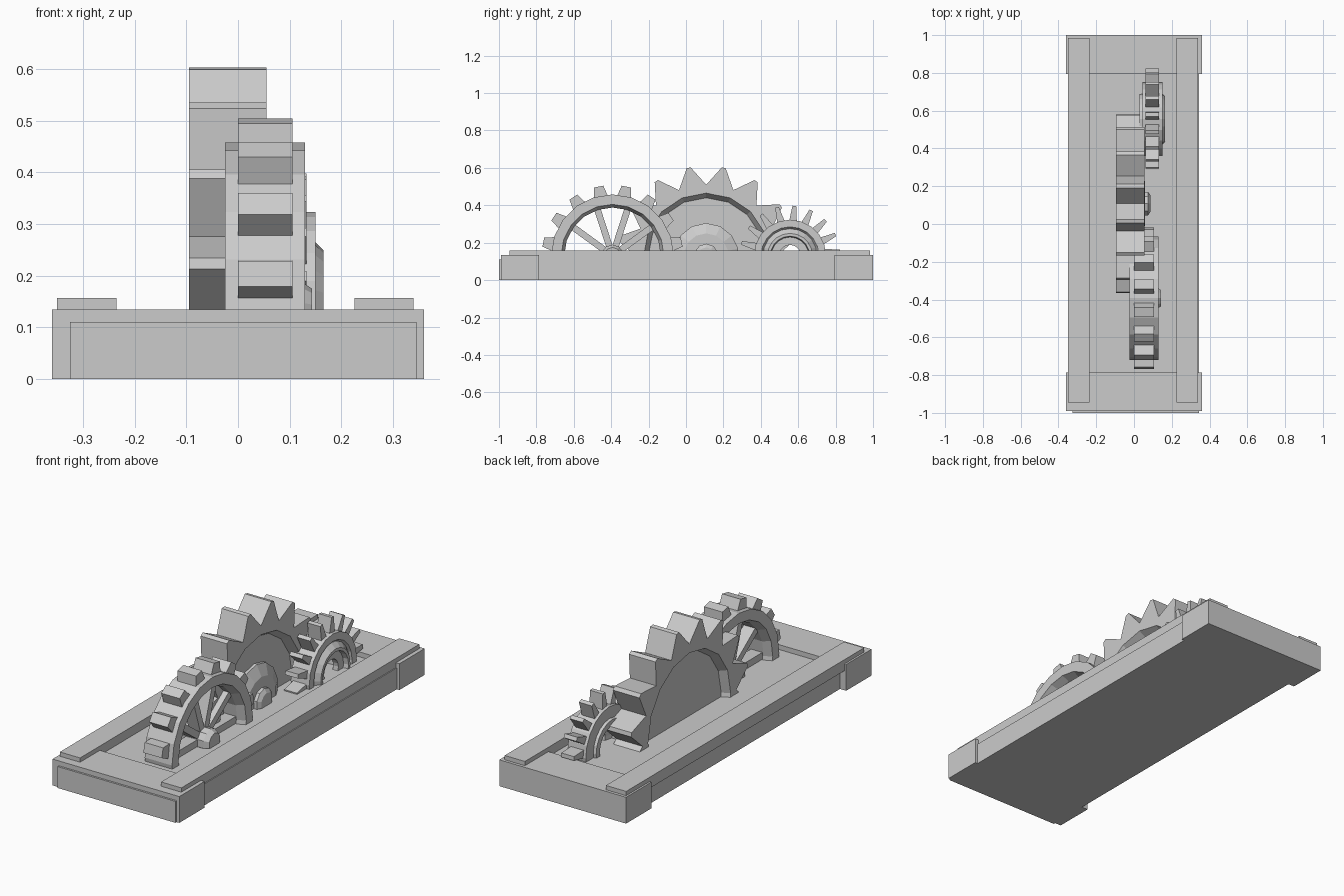
import bpy, bmesh
from math import sin, cos, pi, radians
from mathutils import Vector

old = bpy.data.objects.get("Cube")
if old:
    bpy.data.objects.remove(old, do_unlink=True)

grey = bpy.data.materials.new("plain_grey")
grey.use_nodes = True
grey.diffuse_color = (0.6, 0.6, 0.6, 1)
grey.node_tree.nodes["Principled BSDF"].inputs["Base Color"].default_value = (0.6, 0.6, 0.6, 1)

AXLE_Z = 0.13
CUT_Z = 0.08


def finish(name, bm, cut=False):
    bmesh.ops.remove_doubles(bm, verts=bm.verts, dist=1e-5)
    bmesh.ops.recalc_face_normals(bm, faces=bm.faces)
    if cut:  # gears are sunk into the base
        geom = bm.verts[:] + bm.edges[:] + bm.faces[:]
        res = bmesh.ops.bisect_plane(bm, geom=geom, plane_co=(0, 0, CUT_Z),
                                     plane_no=(0, 0, 1), clear_inner=True)
        rim = [e for e in res["geom_cut"] if isinstance(e, bmesh.types.BMEdge)]
        bmesh.ops.holes_fill(bm, edges=rim)
    mesh = bpy.data.meshes.new(name)
    bm.to_mesh(mesh)
    bm.free()
    mesh.materials.append(grey)
    ob = bpy.data.objects.new(name, mesh)
    bpy.context.collection.objects.link(ob)
    return ob


def box(name, x0, x1, y0, y1, z0, z1):
    bm = bmesh.new()
    bmesh.ops.create_cube(bm, size=1)
    for v in bm.verts:
        v.co = Vector((x1 if v.co.x > 0 else x0,
                       y1 if v.co.y > 0 else y0,
                       z1 if v.co.z > 0 else z0))
    return finish(name, bm)


def polar(x, r, a, cy, side=0):
    """Point at angle a from the vertical, shifted sideways along the tangent."""
    return Vector((x, cy + r * sin(a) + side * cos(a), AXLE_Z + r * cos(a) - side * sin(a)))


def loft(name, loops):
    """Joins point loops in order, closing the last onto the first."""
    bm = bmesh.new()
    rows = [[bm.verts.new(p) for p in loop] for loop in loops]
    n = len(rows[0])
    for k, row in enumerate(rows):
        nxt = rows[(k + 1) % len(rows)]
        for i in range(n):
            j = (i + 1) % n
            bm.faces.new((row[i], row[j], nxt[j], nxt[i]))
    bmesh.ops.dissolve_degenerate(bm, edges=bm.edges, dist=1e-5)
    return finish(name, bm, cut=True)


def ring(name, cy, profile, n):
    """Turned part about the x direction; profile holds (radius, x)."""
    return loft(name, [[polar(x, r, 2 * pi * i / n, cy) for i in range(n)] for r, x in profile])


def bars(name, cy, count, first, r0, r1, w0, w1, x0, x1):
    """Radial tapered blocks: teeth or spokes."""
    bm = bmesh.new()
    for k in range(count):
        a = radians(first) + 2 * pi * k / count
        cube = bmesh.ops.create_cube(bm, size=1)
        for v in cube["verts"]:
            top = v.co.z > 0
            v.co = polar(x1 if v.co.x > 0 else x0, r1 if top else r0, a, cy,
                         v.co.y * (w1 if top else w0))
    return finish(name, bm, cut=True)


# Base
box("base_slab", -0.325, 0.345, -1.0, 0.99, 0, 0.11)
box("front_end_cap", -0.36, 0.36, -0.99, -0.785, 0, 0.135)
box("back_end_cap", -0.36, 0.36, 0.795, 1.0, 0, 0.135)
for label, x in (("right", -0.35), ("left", 0.225)):
    box(label + "_rail", x, x + 0.115, -0.945, 0.985, 0.10, 0.157)

# Front spoked gear
FY = -0.393
ring("front_gear_rim", FY,
     [(0.328, -0.025), (0.328, 0.13), (0.275, 0.13), (0.258, 0.09), (0.258, 0.015), (0.275, -0.025)], 20)
bars("front_gear_teeth", FY, 16, 11.25, 0.30, 0.377, 0.085, 0.05, 0.0, 0.105)
bars("front_gear_spokes", FY, 10, 18, 0.02, 0.27, 0.035, 0.035, 0.02, 0.085)
ring("front_gear_hub", FY, [(0, -0.02), (0.06, -0.02), (0.06, 0.12), (0.045, 0.143), (0, 0.143)], 10)

# Middle large gear: each tooth is a valley point and two tip points
MY = 0.108
angles, tips = [], []
for k in range(16):
    for step, tip in ((0, False), (10, True), (12.5, True)):
        angles.append(radians(22.5 * k + step))
        tips.append(tip)
flat = cos(pi / 16)


def gear_loop(valley, tip, x):
    return [polar(x, tip if t else valley, a, MY) for a, t in zip(angles, tips)]


profile = [(0.335, 0.055), (0.31, 0.015), (0, 0.015), (0, -0.055), (0.315, -0.055), (0.335, -0.095)]
loft("middle_gear", [gear_loop(0.38, 0.48, -0.095), gear_loop(0.38, 0.48, 0.055)]
     + [gear_loop(r, r * flat, x) for r, x in profile])
ring("middle_gear_hub", MY,
     [(0, 0), (0.175, 0), (0.175, 0.03), (0.12, 0.058), (0, 0.058)], 14)
ring("middle_gear_boss", MY, [(0, 0.05), (0.065, 0.05), (0.065, 0.075), (0.045, 0.088), (0, 0.088)], 10)

# Back small gear
BY = 0.556
ring("back_gear_rim", BY,
     [(0.193, 0.045), (0.193, 0.15), (0.155, 0.15), (0.145, 0.135), (0.1, 0.135), (0.1, 0.045)], 20)
ring("back_gear_collar", BY,
     [(0.13, 0.03), (0.145, 0.14), (0.12, 0.165), (0.105, 0.165), (0.1, 0.14), (0.058, 0.14),
      (0.058, 0.11), (0.1, 0.10), (0.1, 0.03)], 20)
bars("back_gear_teeth", BY, 18, 5, 0.17, 0.268, 0.045, 0.02, 0.06, 0.133)
